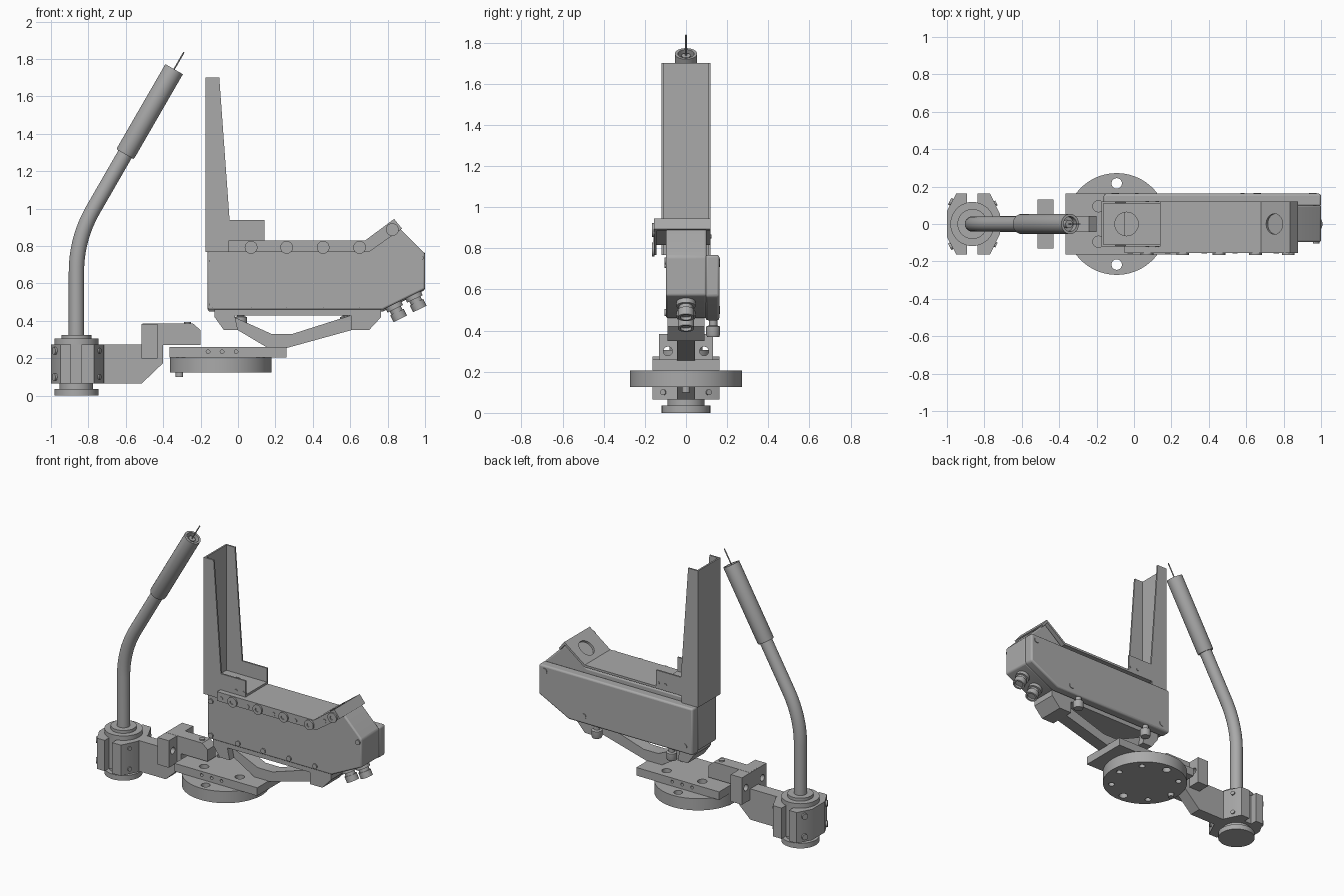
import bpy, bmesh, math
from mathutils import Vector

cube = bpy.data.objects.get("Cube")
if cube:
    bpy.data.objects.remove(cube, do_unlink=True)

grey = bpy.data.materials.new("plain grey")
grey.use_nodes = True
grey.diffuse_color = (0.4, 0.4, 0.4, 1)
grey.node_tree.nodes["Principled BSDF"].inputs["Base Color"].default_value = (0.4, 0.4, 0.4, 1)
parts = []


def finish(name, bm):
    bmesh.ops.remove_doubles(bm, verts=bm.verts, dist=1e-5)
    bmesh.ops.recalc_face_normals(bm, faces=bm.faces)
    mesh = bpy.data.meshes.new(name)
    bm.to_mesh(mesh)
    bm.free()
    mesh.materials.append(grey)
    ob = bpy.data.objects.new(name, mesh)
    bpy.context.collection.objects.link(ob)
    parts.append(ob)
    return ob


def prism(name, pts, lo, hi, axis="y", bevel=0):
    """Extrude a side profile along y, or a plan profile along z."""
    bm = bmesh.new()
    place = (lambda p: (p[0], lo, p[1])) if axis == "y" else (lambda p: (p[0], p[1], lo))
    face = bm.faces.new([bm.verts.new(place(p)) for p in pts])
    new = bmesh.ops.extrude_face_region(bm, geom=[face])["geom"]
    step = Vector((0, hi - lo, 0)) if axis == "y" else Vector((0, 0, hi - lo))
    bmesh.ops.translate(bm, vec=step, verts=[v for v in new if isinstance(v, bmesh.types.BMVert)])
    ob = finish(name, bm)
    if bevel:
        mod = ob.modifiers.new("soft edges", "BEVEL")
        mod.width, mod.segments = bevel, 3
    return ob


def box(name, x0, x1, y0, y1, z0, z1, bevel=0):
    return prism(name, [(x0, z0), (x1, z0), (x1, z1), (x0, z1)], y0, y1, "y", bevel)


def lathe(name, profile, loc, axis=(0, 0, 1), sides=40):
    """Turn (radius, height) points around an axis."""
    bm = bmesh.new()
    vs = [bm.verts.new((r, 0, h)) for r, h in profile]
    edges = [bm.edges.new(pair) for pair in zip(vs, vs[1:])]
    bmesh.ops.spin(bm, geom=vs + edges, axis=(0, 0, 1), cent=(0, 0, 0),
                   angle=math.tau, steps=sides, use_duplicate=False)
    turn = Vector((0, 0, 1)).rotation_difference(Vector(axis)).to_matrix()
    bmesh.ops.rotate(bm, matrix=turn, verts=bm.verts)
    bmesh.ops.translate(bm, vec=loc, verts=bm.verts)
    return finish(name, bm)


def rod(name, r, length, loc, axis=(0, 0, 1), sides=32):
    return lathe(name, [(0, 0), (r, 0), (r, length), (0, length)], loc, axis, sides)


def cut(ob, cutters):
    for c in cutters:
        mod = ob.modifiers.new("hole", "BOOLEAN")
        mod.operation, mod.solver, mod.object = "DIFFERENCE", "EXACT", c
    bpy.context.view_layer.update()
    mesh = bpy.data.meshes.new_from_object(ob.evaluated_get(bpy.context.evaluated_depsgraph_get()))
    ob.modifiers.clear()
    ob.data = mesh
    for c in cutters:
        parts.remove(c)
        bpy.data.objects.remove(c, do_unlink=True)


FRONT, BACK = (0, -1, 0), (0, 1, 0)

# Post hub: turned foot and collar around a split clamp
HX = -0.864
lathe("post_hub", [(0, 0), (0.118, 0), (0.118, 0.035), (0.09, 0.035), (0.09, 0.065), (0.1, 0.065),
                   (0.1, 0.275), (0.118, 0.275), (0.118, 0.305), (0.08, 0.305), (0.08, 0.325),
                   (0, 0.325)], (HX, 0, 0))
half = [(-1, -0.07), (-0.95, -0.163), (-0.77, -0.163), (-0.717, -0.055)]
clamp = prism("hub_clamp", half + [(x, -y) for x, y in reversed(half)], 0.065, 0.275, "z")
cut(clamp, [box("slot", -0.892, -0.836, s * 0.115 - 0.06 + s * 0.06, s * 0.115 + 0.06 + s * 0.06, 0, 0.4)
            for s in (-1, 1)])
for s in (-1, 1):
    for z in (0.1, 0.24):
        rod("clamp_bolt", 0.02, 0.012, (-0.975, s * 0.116, z), (-0.88, s * 0.47, 0), 20)
        rod("clamp_bolt", 0.014, 0.008, (-0.743, s * 0.109, z), (0.9, s * 0.44, 0), 20)

# Bent post with a thick hollow grip and a thin wire
slope = Vector((0.5, 0, 0.866))
start, corner = Vector((HX, 0, 0.66)), Vector((HX, 0, 0.84))
end = corner + slope * 0.18
grip = Vector((-0.604, 0, 1.291))
bend = [start * (1 - t) ** 2 + corner * 2 * t * (1 - t) + end * t * t for t in [i / 12 for i in range(13)]]
path = [Vector((HX, 0, 0.3))] + bend + [grip + slope * 0.03]
bm = bmesh.new()
rings = []
for i, p in enumerate(path):
    d = (path[min(i + 1, len(path) - 1)] - path[max(i - 1, 0)]).normalized()
    side = Vector((0, 1, 0)).cross(d)
    angles = [math.tau * k / 28 for k in range(28)]
    rings.append([bm.verts.new(p + 0.041 * (side * math.cos(a) + Vector((0, 1, 0)) * math.sin(a)))
                  for a in angles])
for a, b in zip(rings, rings[1:]):
    for k in range(28):
        bm.faces.new((a[k], a[k - 1], b[k - 1], b[k]))
finish("bent_post", bm)
lathe("grip", [(0, 0), (0.051, 0), (0.054, 0.008), (0.054, 0.525), (0.04, 0.525), (0.04, 0.49),
               (0.022, 0.49), (0.022, 0.515), (0, 0.515)], grip, slope)
rod("wire", 0.004, 0.15, grip + slope * 0.48, slope, 8)

# Stepped arm and its cross clamp
prism("stepped_arm", [(-0.74, 0.065), (-0.515, 0.065), (-0.4, 0.175), (-0.4, 0.27), (-0.2, 0.27),
                      (-0.2, 0.35), (-0.24, 0.385), (-0.51, 0.385), (-0.51, 0.275), (-0.74, 0.275)],
      -0.043, 0.043)
cross = box("cross_clamp", -0.515, -0.43, -0.132, 0.132, 0.2, 0.384)
cut(cross, [rod("hole", 0.022, 0.2, (-0.57, s * 0.088, 0.3), (1, 0, 0)) for s in (-1, 1)])
rod("arm_bolt", 0.018, 0.01, (-0.27, 0, 0.383))

# Round turntable with bolt holes
TX = -0.0925
table = rod("turntable", 0.272, 0.08, (TX, 0, 0.125), sides=72)
cut(table, [rod("hole", 0.028, 0.2, (TX, s * 0.217, 0.08)) for s in (-1, 1)]
    + [rod("hole", 0.02, 0.06, (TX + 0.217 * math.cos(a), 0.217 * math.sin(a), 0.09), sides=20)
       for a in [math.radians(d) for d in (0, 45, 135, 225, 315)]])
rod("locating_pin", 0.02, 0.04, (-0.313, 0, 0.1))

# Base plate
plate = box("base_plate", -0.365, 0.26, -0.164, 0.164, 0.205, 0.26)
cut(plate, [rod("hole", 0.03, 0.2, (x, s * 0.095, 0.15)) for x in (-0.19, 0.08) for s in (-1, 1)]
    + [rod("hole", 0.01, 0.04, (x, s * 0.18, 0.235), (0, -s, 0), 16)
       for x in (-0.16, -0.085, -0.01) for s in (-1, 1)])

# Cradle strap, feet and mounting plate
prism("cradle_strap", [(-0.12, 0.43), (-0.075, 0.35), (0, 0.35), (0.16, 0.255), (0.26, 0.255),
                       (0.605, 0.35), (0.7, 0.35), (0.75, 0.43), (0.605, 0.43), (0.29, 0.33),
                       (0.18, 0.33), (-0.02, 0.42), (-0.02, 0.43)], -0.043, 0.043)
prism("rear_foot", [(-0.125, 0.44), (-0.125, 0.42), (-0.075, 0.35), (0, 0.35), (-0.02, 0.44)], -0.09, 0.09)
prism("fore_foot", [(0.605, 0.44), (0.605, 0.35), (0.7, 0.35), (0.765, 0.42), (0.765, 0.44)], -0.09, 0.09)
box("mounting_plate", -0.125, 0.765, -0.09, 0.09, 0.43, 0.465)

# Main housing and back cover
prism("housing", [(-0.162, 0.46), (0.775, 0.46), (1, 0.57), (1, 0.76), (0.865, 0.895), (0.83, 0.92),
                  (0.68, 0.8), (-0.162, 0.8)], -0.097, 0.1, bevel=0.01)
prism("back_cover", [(-0.162, 0.45), (0.775, 0.45), (1, 0.565), (1, 0.768), (-0.162, 0.768)],
      0.095, 0.162, bevel=0.012)
for x, z in [(-0.135, 0.72), (-0.135, 0.487), (0.07, 0.487), (0.26, 0.487), (0.455, 0.487),
             (0.65, 0.487), (0.975, 0.737)]:
    rod("front_screw", 0.017, 0.01, (x, -0.095, z), FRONT, 20)
for x, z in [(-0.1, 0.5), (0.66, 0.5), (0.955, 0.73)]:
    rod("back_screw", 0.02, 0.008, (x, 0.158, z), BACK, 20)

# Plugs on the slanted underside, knobs below the back cover
down = Vector((0.44, 0, -0.9))
for x, z in [(0.83, 0.487), (0.935, 0.54)]:
    lathe("plug", [(0, 0), (0.046, 0), (0.046, 0.025), (0.033, 0.025), (0.033, 0.045), (0.04, 0.045),
                   (0.04, 0.085), (0.028, 0.085), (0.028, 0.07), (0, 0.07)], (x, 0, z), down, 28)
for x in (0.015, 0.58):
    lathe("knob", [(0, 0), (0.03, 0), (0.034, 0.01), (0.034, 0.05), (0.02, 0.055), (0.02, 0.1), (0, 0.1)],
          (x, 0.132, 0.37), sides=24)

# Folded top rail: sheet with a ramp and lip, plus a front flange
sheet = prism("rail_top", [(-0.05, 0.815), (0.685, 0.815), (0.832, 0.925), (0.865, 0.885), (0.877, 0.893),
                           (0.835, 0.945), (0.68, 0.83), (-0.05, 0.83)], -0.155, 0.12)
ramp = Vector((-0.595, 0, 0.8))
cut(sheet, [rod("hole", 0.055, 0.1, Vector((0.75, 0, 0.883)) - ramp * 0.05, ramp)])
prism("rail_flange", [(-0.05, 0.768), (0.7, 0.768), (0.877, 0.893), (0.835, 0.945), (0.68, 0.83),
                      (-0.05, 0.83)], -0.155, -0.143)
for x, z in [(0.07, 0.793), (0.26, 0.793), (0.455, 0.793), (0.65, 0.793), (0.825, 0.888)]:
    lathe("rail_washer", [(0, 0), (0.034, 0), (0.034, 0.012), (0.014, 0.012), (0.014, 0.006), (0, 0.006)],
          (x, -0.154, z), FRONT, 28)
for x, z in [(-0.02, 0.79), (0.18, 0.79), (0.375, 0.79), (0.54, 0.79), (0.76, 0.845)]:
    rod("rail_rivet", 0.014, 0.004, (x, -0.154, z), FRONT, 16)

# Tall tapered channel with a tray at its foot
side = [(-0.175, 0.768), (-0.05, 0.768), (-0.05, 0.83), (0.142, 0.83), (0.142, 0.94), (-0.045, 0.94),
        (-0.1, 1.7), (-0.175, 1.7)]
for s in (-1, 1):
    prism("channel_side", side, s * 0.12, s * 0.109)
    for x in (0.07, 0.125):
        rod("tray_rivet", 0.009, 0.004, (x, s * 0.119, 0.857), (0, s, 0), 16)
box("channel_web", -0.175, -0.164, -0.12, 0.12, 0.768, 1.7)
floor = box("tray_floor", -0.17, 0.142, -0.115, 0.115, 0.831, 0.845)
cut(floor, [rod("hole", 0.063, 0.1, (-0.04, 0, 0.8))])

# Smooth round surfaces, keep corners crisp
bpy.ops.object.select_all(action="DESELECT")
for ob in parts:
    ob.select_set(True)
bpy.context.view_layer.objects.active = parts[0]
bpy.ops.object.shade_smooth_by_angle(angle=math.radians(30))
